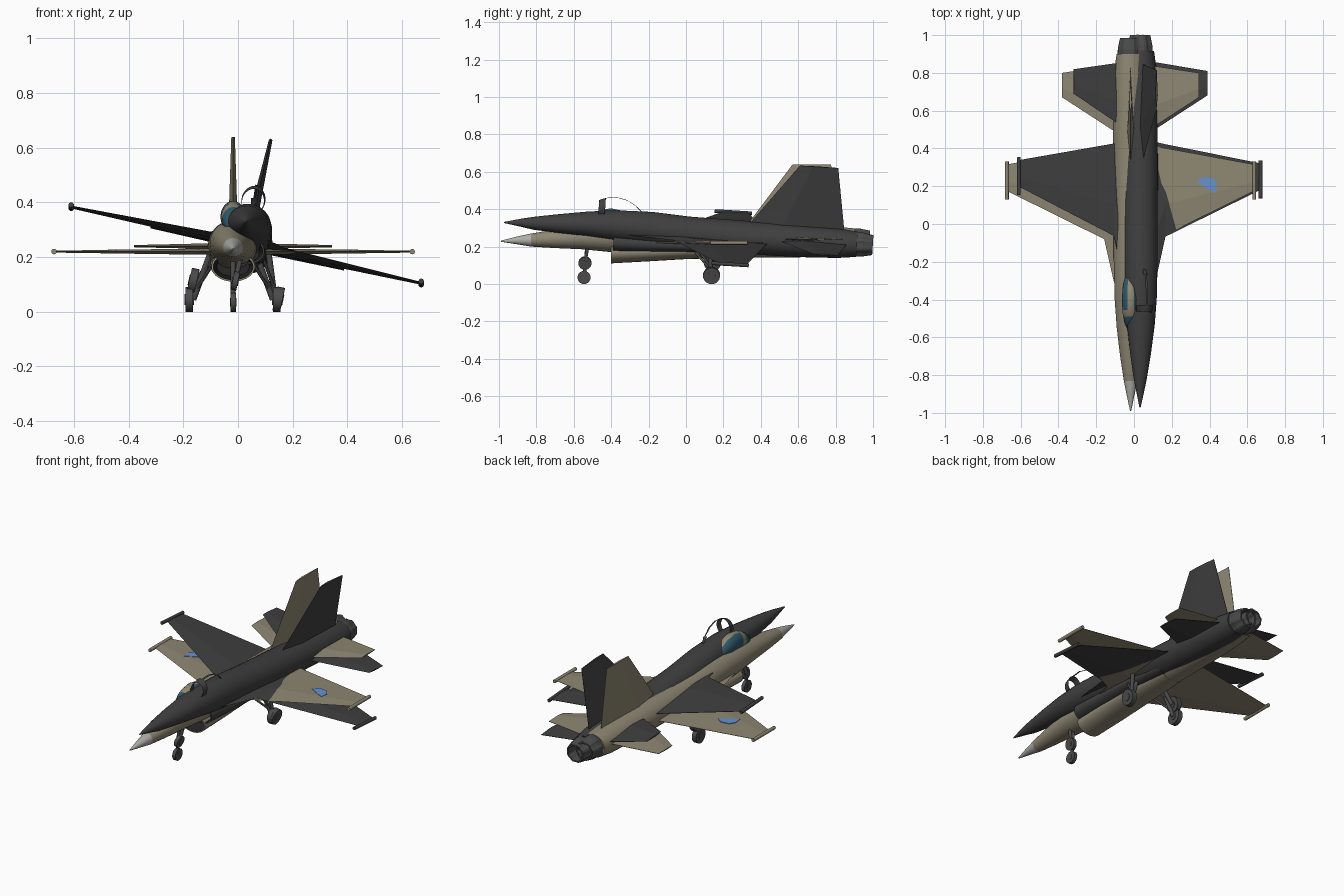
import bpy, bmesh, math
from mathutils import Matrix, Vector

if "Cube" in bpy.data.objects:
    bpy.data.objects.remove(bpy.data.objects["Cube"])


def material(name, rgb):
    m = bpy.data.materials.new(name)
    m.use_nodes = True
    m.diffuse_color = (*rgb, 1)
    m.node_tree.nodes["Principled BSDF"].inputs["Base Color"].default_value = (*rgb, 1)
    return m


TAN = material("tan paint", (0.27, 0.24, 0.17))
DARK = material("charcoal paint", (0.05, 0.05, 0.052))
RADOME = material("light grey radome", (0.42, 0.42, 0.40))
GLASS = material("blue canopy glass", (0.03, 0.10, 0.15))
METAL = material("dark grey metal", (0.07, 0.07, 0.07))
BLACK = material("intake black", (0.02, 0.02, 0.02))
BLUE = material("blue marking", (0.14, 0.29, 0.62))


def finish(name, bm, mats, place, smooth=None):
    bmesh.ops.recalc_face_normals(bm, faces=bm.faces)
    me = bpy.data.meshes.new(name)
    bm.to_mesh(me)
    bm.free()
    ob = bpy.data.objects.new(name, me)
    bpy.context.collection.objects.link(ob)
    for m in mats:
        me.materials.append(m)
    ob.matrix_world = place
    if smooth:
        bpy.ops.object.select_all(action="DESELECT")
        ob.select_set(True)
        bpy.context.view_layer.objects.active = ob
        bpy.ops.object.shade_smooth_by_angle(angle=math.radians(smooth))
    return ob


def skin(bm, rings):
    """Bridge closed rings of points and cap both ends."""
    rows = [[bm.verts.new(p) for p in r] for r in rings]
    n = len(rows[0])
    for a, b in zip(rows, rows[1:]):
        for i in range(n):
            j = (i + 1) % n
            bm.faces.new((a[i], a[j], b[j], b[i]))
    bm.faces.new(rows[0])
    bm.faces.new(rows[-1][::-1])


def loft(sections, n=24, notch=0.0):
    """Body from oval sections: y, half width, top z, bottom z."""
    bm = bmesh.new()
    rings = []
    for y, w, top, bot in sections:
        mid, half, ring = (top + bot) / 2, (top - bot) / 2, []
        for i in range(n):
            t = 2 * math.pi * (i + 0.5) / n
            k = 1 - notch * (i // 2 % 2)
            ring.append((w * k * math.sin(t), y, mid + half * k * math.cos(t)))
        rings.append(ring)
    skin(bm, rings)
    return bm


def panel(name, stations, paint, place, side=1, z=0, upright=False):
    """Wing-like surface from stations: span, leading y, trailing y, thickness."""
    bm = bmesh.new()
    rings = []
    for s, le, te, th in stations:
        peak = le + 0.35 * (te - le)
        ring = []
        for y, t in ((le, 0), (peak, th / 2), (te, 0.001), (te, -0.001), (peak, -th / 2)):
            ring.append((t, y, s) if upright else (side * s, y, z + t))
        rings.append(ring)
    skin(bm, rings)
    finish(name, bm, [paint], place)


def rod(name, p, q, r, mat, place, n=12):
    p, q = Vector(p), Vector(q)
    bm = bmesh.new()
    turn = (q - p).to_track_quat("Z", "Y").to_matrix().to_4x4()
    bmesh.ops.create_cone(bm, cap_ends=True, segments=n, radius1=r, radius2=r,
                          depth=(q - p).length, matrix=Matrix.Translation((p + q) / 2) @ turn)
    finish(name, bm, [mat], place, 40)


def wheel(name, x, y, z, r, width, place):
    rod(name, (x - width / 2, y, z), (x + width / 2, y, z), r, METAL, place, 20)
    rod(name + "_hub", (x - width * 0.6, y, z), (x + width * 0.6, y, z), r * 0.45, METAL, place)


BODY = [(-0.99, 0.003, 0.012, 0.006), (-0.9, 0.022, 0.035, -0.008), (-0.83, 0.036, 0.05, -0.02),
        (-0.7, 0.056, 0.072, -0.028), (-0.55, 0.074, 0.095, -0.035), (-0.4, 0.085, 0.112, -0.05),
        (-0.2, 0.09, 0.115, -0.065), (0, 0.092, 0.102, -0.07), (0.3, 0.095, 0.098, -0.08),
        (0.6, 0.092, 0.092, -0.078), (0.8, 0.088, 0.088, -0.07), (0.9, 0.075, 0.078, -0.058)]
INTAKE = [(-0.25, 0.06, -0.02, -0.09), (-0.4, 0.073, -0.008, -0.103), (-0.4, 0.08, 0, -0.11),
          (-0.2, 0.085, 0, -0.099), (0, 0.085, 0, -0.087), (0.3, 0.07, -0.01, -0.079)]
NOZZLE = [(0.88, 0.07, 0.078, -0.058), (0.93, 0.068, 0.077, -0.057), (0.985, 0.056, 0.065, -0.045),
          (0.985, 0.047, 0.056, -0.036), (0.91, 0.04, 0.05, -0.03)]
CANOPY = [(-0.565, 0.012, 0.1, 0.07), (-0.53, 0.03, 0.135, 0.07), (-0.49, 0.04, 0.163, 0.07),
          (-0.455, 0.044, 0.177, 0.07), (-0.4, 0.046, 0.185, 0.07), (-0.34, 0.043, 0.172, 0.07),
          (-0.29, 0.032, 0.143, 0.07), (-0.26, 0.015, 0.115, 0.07)]
WING = [(0.04, -0.45, 0.42, 0.022), (0.09, -0.3, 0.42, 0.022),
        (0.14, -0.08, 0.41, 0.022), (0.655, 0.175, 0.315, 0.007)]
TAIL = [(0.04, 0.46, 0.845, 0.022), (0.1, 0.5, 0.84, 0.02), (0.362, 0.67, 0.8, 0.008)]
FIN = [(0.05, 0.27, 0.83, 0.036), (0.1, 0.33, 0.825, 0.034), (0.42, 0.57, 0.775, 0.013)]
MARK = [(0.35, 0.222), (0.383, 0.249), (0.436, 0.243), (0.457, 0.212), (0.452, 0.164), (0.41, 0.185)]


def jet(tag, place, paint, nose, glazed):
    # Fuselage with coloured nose cone
    bm = loft(BODY)
    for f in bm.faces:
        f.material_index = int(f.calc_center_median().y < -0.83)
    finish(tag + "_fuselage", bm, [paint, nose], place, 40)

    # Hollow belly intake
    bm = loft(INTAKE)
    bm.faces.ensure_lookup_table()
    for i, f in enumerate(bm.faces):
        f.material_index = int(i < 24 or len(f.verts) > 4 and f.calc_center_median().y < 0)
    finish(tag + "_intake", bm, [paint, BLACK], place, 40)

    # Engine nozzle with notched petals
    bm = loft(NOZZLE, 32, 0.07)
    finish(tag + "_nozzle", bm, [METAL], place)

    # Canopy: bow and centre strip, with glass only where glazed
    bm = loft(CANOPY)
    strip = 0.016 if glazed else 0.008
    panes = []
    for f in bm.faces:
        c = f.calc_center_median()
        bow = -0.49 < c.y < -0.455
        if not (bow or c.y > -0.455 and abs(c.x) < strip):
            f.material_index = 1
            panes.append(f)
    if not glazed:
        bmesh.ops.delete(bm, geom=panes, context="FACES")
    finish(tag + "_canopy", bm, [paint, GLASS], place, 60)

    panel(tag + "_tail_fin", FIN, paint, place, upright=True)
    for side, word in ((1, "left"), (-1, "right")):
        name = f"{tag}_{word}_"
        panel(name + "wing", WING, paint, place, side)
        panel(name + "tailplane", TAIL, paint, place, side, 0.02)
        rod(name + "wingtip_rail", (side * 0.655, 0.13, 0), (side * 0.655, 0.33, 0), 0.01, paint, place)
        # Main landing gear
        rod(name + "main_strut", (side * 0.085, 0.11, -0.01), (side * 0.145, 0.135, -0.175), 0.011, METAL, place)
        rod(name + "main_brace", (side * 0.07, 0.04, -0.04), (side * 0.135, 0.13, -0.14), 0.006, METAL, place)
        wheel(name + "main_wheel", side * 0.16, 0.135, -0.175, 0.045, 0.028, place)
        # Wing marking plate
        if glazed:
            bm = bmesh.new()
            skin(bm, [[(side * x, y, z) for x, y in MARK] for z in (0.0, 0.0085)])
            finish(name + "wing_marking", bm, [BLUE], place)

    # Nose landing gear
    rod(tag + "_nose_strut", (0, -0.53, -0.02), (0, -0.545, -0.185), 0.009, METAL, place)
    wheel(tag + "_nose_wheel", 0, -0.545, -0.185, 0.035, 0.02, place)


level = Matrix.Translation((-0.018, 0, 0.22))
banked = (Matrix.Translation((0.03, 0.015, 0.259)) @ Matrix.Rotation(-0.062, 4, "X")
          @ Matrix.Rotation(0.215, 4, "Y"))
jet("tan_jet", level, TAN, RADOME, True)
jet("dark_jet", banked, DARK, DARK, False)
